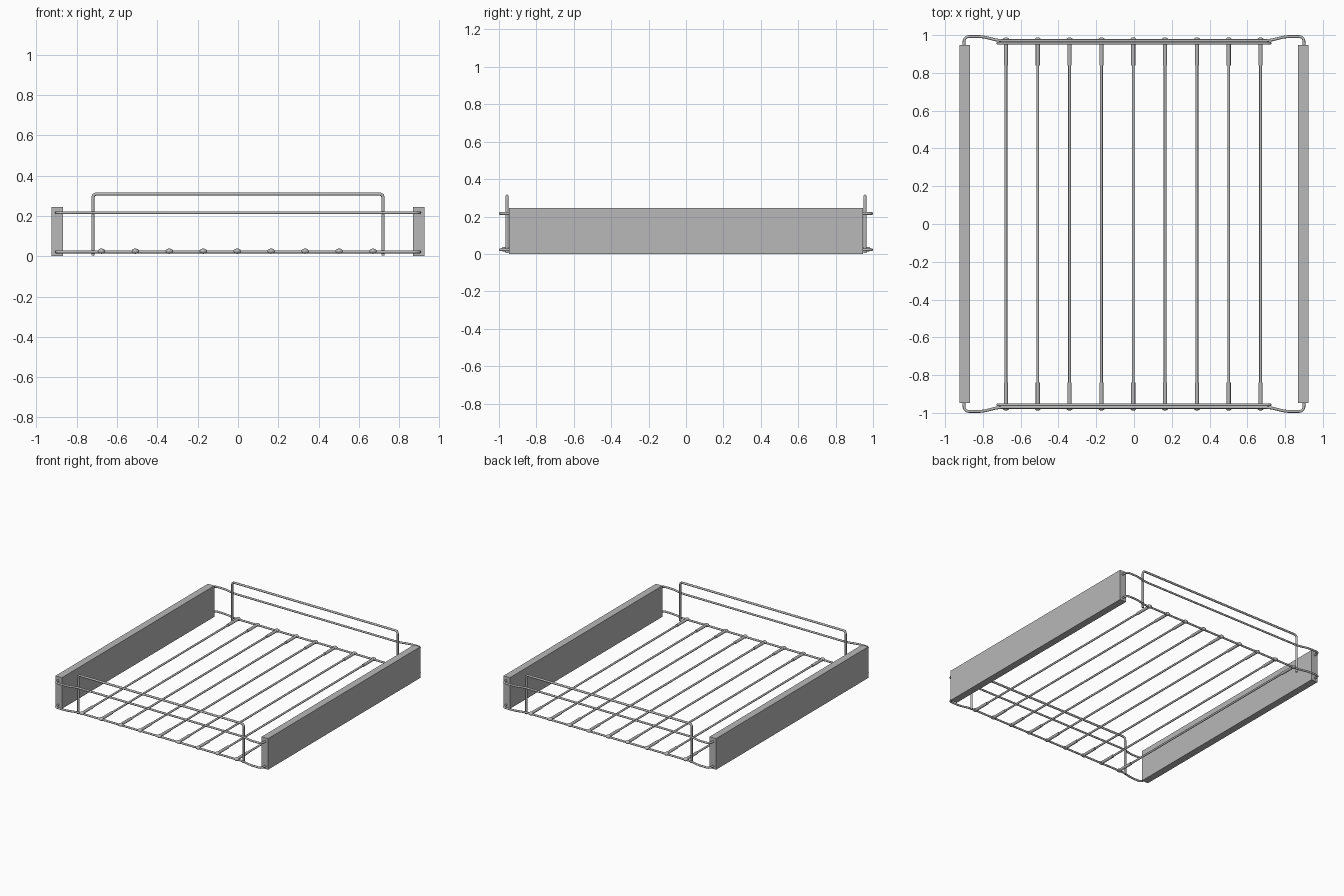
import bpy
import math
from mathutils import Vector

cube = bpy.data.objects.get("Cube")
if cube:
    bpy.data.objects.remove(cube, do_unlink=True)

steel = bpy.data.materials.new("grey_steel")
steel.use_nodes = True
grey = (0.48, 0.48, 0.48, 1)
steel.diffuse_color = grey
steel.node_tree.nodes["Principled BSDF"].inputs["Base Color"].default_value = grey

WIRE = 0.0075
RAIL_Y = 0.971


def finish(obj, name, smooth=True):
    obj.name = name
    obj.data.materials.clear()
    obj.data.materials.append(steel)
    if smooth:
        bpy.ops.object.shade_smooth_by_angle(angle=math.radians(50))
    return obj


def rounded(points, radius, steps=5):
    """Replace each inner corner of a path by a smooth bend."""
    pts = [Vector(p) for p in points]
    path = [pts[0]]
    for before, corner, after in zip(pts, pts[1:], pts[2:]):
        a = corner + (before - corner).normalized() * radius
        b = corner + (after - corner).normalized() * radius
        for i in range(steps + 1):
            t = i / steps
            path.append(a * (1 - t) ** 2 + corner * 2 * t * (1 - t) + b * t * t)
    return path + [pts[-1]]


def wire(name, path, radius=WIRE):
    """Round bar bent along a path."""
    curve = bpy.data.curves.new(name, "CURVE")
    curve.dimensions = "3D"
    curve.bevel_depth = radius
    curve.bevel_resolution = 3
    curve.use_fill_caps = True
    spline = curve.splines.new("POLY")
    spline.points.add(len(path) - 1)
    for point, co in zip(spline.points, path):
        point.co = (*co, 1)
    obj = bpy.data.objects.new(name, curve)
    bpy.context.collection.objects.link(obj)
    bpy.ops.object.select_all(action="DESELECT")
    obj.select_set(True)
    bpy.context.view_layer.objects.active = obj
    bpy.ops.object.convert(target="MESH")
    return finish(bpy.context.object, name)


# Side panels
for side, sx in (("left", 1), ("right", -1)):
    bpy.ops.mesh.primitive_cube_add(size=1, location=(sx * 0.897, 0, 0.1225))
    panel = bpy.context.object
    panel.scale = (0.056, 1.895, 0.245)
    finish(panel, side + "_side_panel", smooth=False)

for end, sy in (("front", -1), ("back", 1)):
    # Cross rails hooked into the panel ends
    for level, z in (("lower", 0.022), ("upper", 0.216)):
        half = [(0.9, 0.94), (0.9, 0.9925), (0.8, 0.9925), (0.72, RAIL_Y)]
        corners = [(x, sy * y, z) for x, y in half]
        corners += [(-x, sy * y, z) for x, y in reversed(half)]
        wire(f"{end}_{level}_rail", rounded(corners, 0.03))

    # Raised guard hoop
    y = sy * 0.957
    hoop = [(-0.72, y, 0.004), (-0.72, y, 0.309), (0.72, y, 0.309), (0.72, y, 0.004)]
    wire(end + "_guard_hoop", rounded(hoop, 0.022), 0.008)

# Lengthwise shelf bars with sleeves and clips on the rails
for i in range(9):
    x = -0.678 + 0.1685 * i
    z = 0.025
    wire(f"shelf_bar_{i + 1}", [(x, -0.96, z), (x, 0.96, z)])
    for end, sy in (("front", -1), ("back", 1)):
        wire(f"{end}_sleeve_{i + 1}", [(x, sy * 0.84, z), (x, sy * RAIL_Y, z)], 0.011)
        bpy.ops.mesh.primitive_uv_sphere_add(
            segments=16, ring_count=8, radius=1, location=(x, sy * RAIL_Y, z))
        clip = bpy.context.object
        clip.scale = (0.019, 0.017, 0.013)
        finish(clip, f"{end}_clip_{i + 1}")
